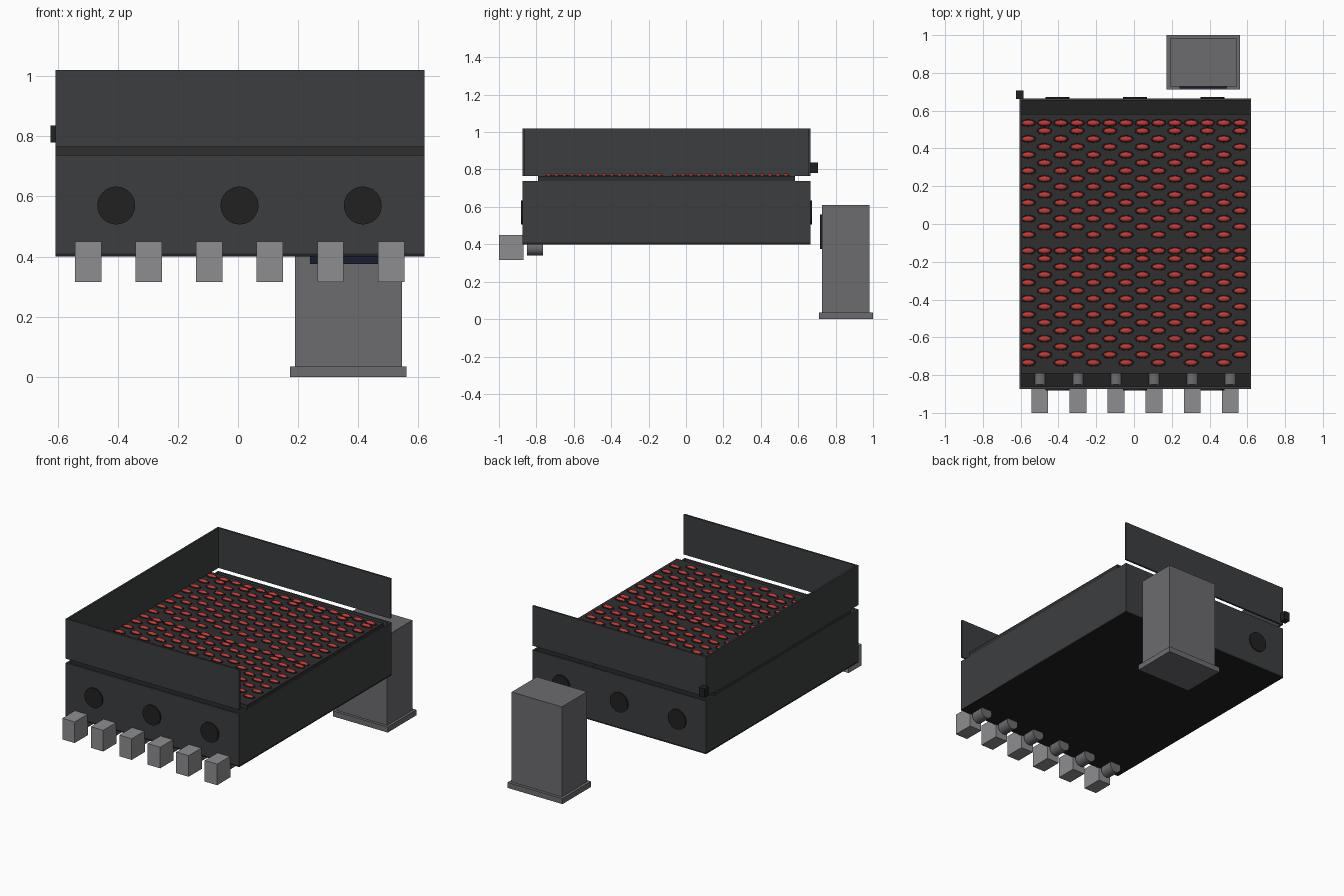
import bpy, bmesh, math
from mathutils import Matrix

if "Cube" in bpy.data.objects:
    bpy.data.objects.remove(bpy.data.objects["Cube"])


def mat(name, r, g, b):
    m = bpy.data.materials.new(name)
    m.diffuse_color = (r, g, b, 1)
    m.use_nodes = True
    m.node_tree.nodes["Principled BSDF"].inputs["Base Color"].default_value = m.diffuse_color
    return m


CASE = mat("charcoal", 0.045, 0.048, 0.05)
BLACK = mat("black", 0.015, 0.015, 0.016)
DECK = mat("deck_dark", 0.028, 0.028, 0.028)
RED = mat("red", 0.55, 0.04, 0.035)
STEEL = mat("steel", 0.15, 0.15, 0.16)
LIGHT = mat("light_steel", 0.27, 0.27, 0.28)
NAVY = mat("navy_screen", 0.01, 0.012, 0.03)


def finish(name, bm, material):
    me = bpy.data.meshes.new(name)
    bm.to_mesh(me)
    bm.free()
    me.materials.append(material)
    ob = bpy.data.objects.new(name, me)
    bpy.context.collection.objects.link(ob)
    return ob


def box(name, x0, x1, y0, y1, z0, z1, material):
    bm = bmesh.new()
    m = (Matrix.Translation(((x0 + x1) / 2, (y0 + y1) / 2, (z0 + z1) / 2))
         @ Matrix.Diagonal((x1 - x0, y1 - y0, z1 - z0, 1)))
    bmesh.ops.create_cube(bm, size=1, matrix=m)
    return finish(name, bm, material)


def smooth(ob, angle=40):
    bpy.ops.object.select_all(action='DESELECT')
    ob.select_set(True)
    bpy.context.view_layer.objects.active = ob
    bpy.ops.object.shade_smooth_by_angle(angle=math.radians(angle))


def cyl_y(name, x, z, y0, y1, r, material):
    bm = bmesh.new()
    m = Matrix.Translation((x, (y0 + y1) / 2, z)) @ Matrix.Rotation(math.pi / 2, 4, 'X')
    bmesh.ops.create_cone(bm, cap_ends=True, segments=32, radius1=r, radius2=r,
                          depth=y1 - y0, matrix=m)
    smooth(finish(name, bm, material))


X0, X1, Y0, Y1, T = -0.607, 0.62, -0.873, 0.665, 0.012

# Lower case: four walls around an open-topped tray with a dark floor
Z0, Z1 = 0.405, 0.738
box("case_floor", X0, X1, Y0, Y1, 0.40, Z0 + 0.005, BLACK)
box("case_front", X0, X1, Y0, Y0 + T, Z0, Z1, CASE)
box("case_back", X0, X1, Y1 - T, Y1, Z0, Z1, CASE)
box("case_left", X0, X0 + T, Y0 + T, Y1 - T, Z0, Z1, CASE)
box("case_right", X1 - T, X1, Y0 + T, Y1 - T, Z0, Z1, CASE)

# Upper guard walls, open on the right
box("guard_front", X0, X1, Y0, Y0 + T, 0.765, 1.02, CASE)
box("guard_back", X0, X1, Y1 - T, Y1, 0.765, 1.02, CASE)
box("guard_left", X0, X0 + T, Y0 + T, Y1 - T, 0.765, 1.02, CASE)

# Deck plate
box("deck_plate", X0, X1, -0.792, 0.583, 0.738, 0.765, DECK)

# Staggered oval studs in two blocks, each in a dark collar
spots = []
for top in (0.535, -0.142):
    for row in range(15):
        for col in range(14):
            if row == 0 or col % 2 == row % 2:
                spots.append((-0.56 + col * 0.0863, top - row * 0.0423))
reds, collars = bmesh.new(), bmesh.new()
for x, y in spots:
    at = Matrix.Translation((x, y, 0.766))
    bmesh.ops.create_uvsphere(reds, u_segments=14, v_segments=8, radius=1,
                              matrix=at @ Matrix.Diagonal((0.034, 0.0155, 0.013, 1)))
    bmesh.ops.create_cone(collars, cap_ends=True, segments=16, radius1=1, radius2=0.95,
                          depth=1, matrix=at @ Matrix.Diagonal((0.041, 0.021, 0.006, 1)))
smooth(finish("red_studs", reds, RED), 60)
finish("stud_collars", collars, BLACK)

# Round ports on front and back
for i, x in enumerate((-0.405, 0.005, 0.415)):
    cyl_y(f"front_port_{i}", x, 0.57, -0.882, -0.865, 0.063, BLACK)
    cyl_y(f"back_port_{i}", x, 0.57, 0.655, 0.673, 0.063, BLACK)

# Front feed blocks with a short roller behind each
for i in range(6):
    x = -0.498 + i * 0.2014
    box(f"front_block_{i}", x - 0.044, x + 0.044, -1.0, -0.868, 0.315, 0.45, LIGHT)
    cyl_y(f"roller_{i}", x, 0.381, -0.85, -0.765, 0.04, STEEL)

# Small sensor on the back left corner
box("corner_sensor", -0.624, -0.585, 0.663, 0.706, 0.78, 0.836, BLACK)

# Control cabinet standing behind
box("cabinet", 0.19, 0.545, 0.728, 0.982, 0.03, 0.61, STEEL)
box("cabinet_base", 0.173, 0.561, 0.711, 1.0, 0.0, 0.035, STEEL)
box("cabinet_screen", 0.24, 0.493, 0.717, 0.73, 0.375, 0.56, NAVY)
